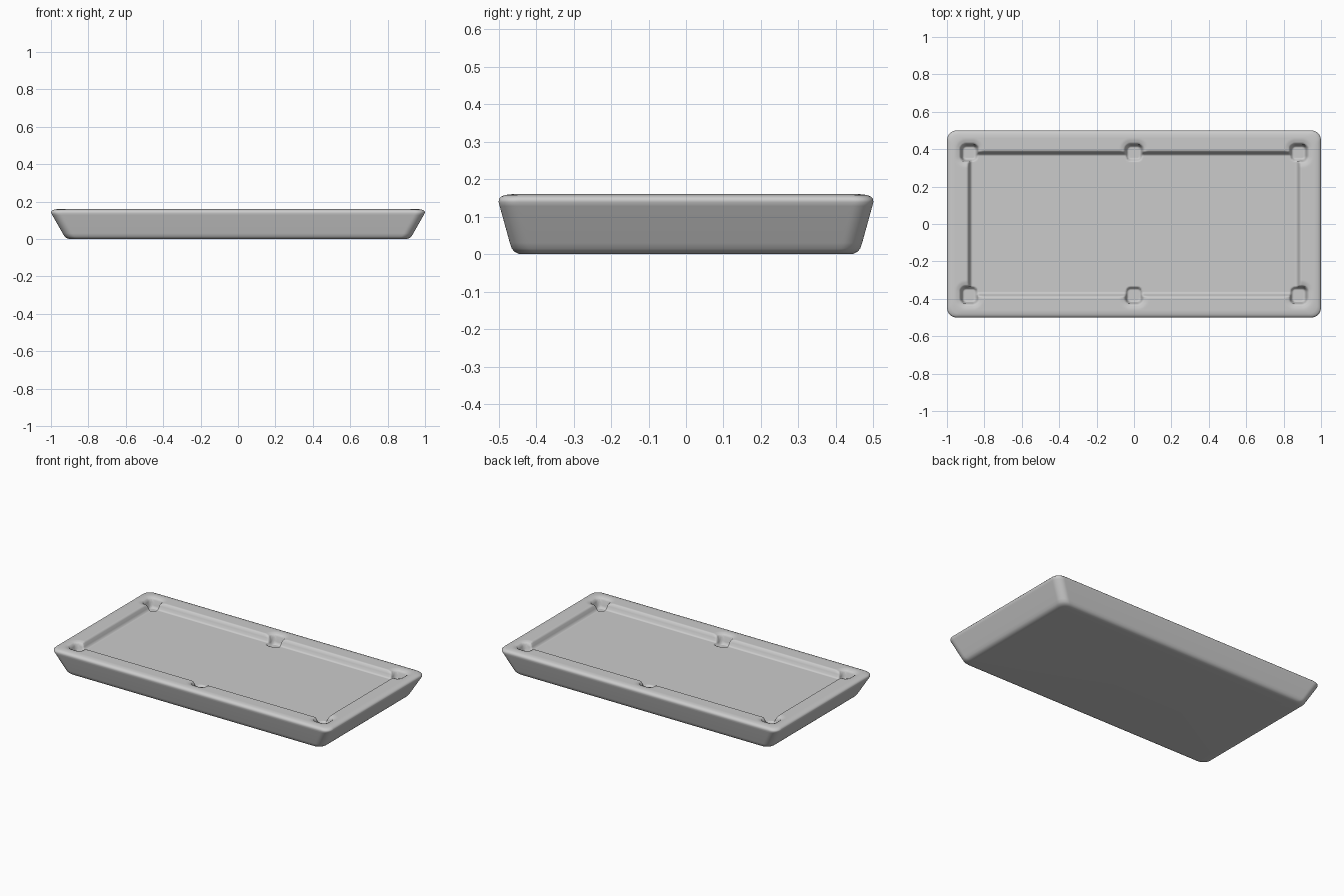
import bpy, bmesh, math

if "Cube" in bpy.data.objects:
    bpy.data.objects.remove(bpy.data.objects["Cube"])

TOP = 0.16
FLOOR_DEPTH, POCKET_DEPTH = 0.042, 0.065
POCKETS = [(x, y) for x in (-0.88, 0, 0.88) for y in (-0.38, 0.38)]


def smooth(t):
    t = max(0.0, min(1.0, t))
    return t * t * (3 - 2 * t)


def box_dist(x, y, hx, hy, r):
    """Signed distance to a rounded rectangle."""
    dx, dy = abs(x) - hx + r, abs(y) - hy + r
    return math.hypot(max(dx, 0), max(dy, 0)) + min(max(dx, dy), 0) - r


def height(x, y):
    # Recessed bed with a softened cushion edge
    d = box_dist(x, y, 0.88, 0.38, 0.02)
    depth = FLOOR_DEPTH * smooth((0.012 - d) / 0.024)
    # Six pockets with a soft dished lip on the rail
    for px, py in POCKETS:
        d = box_dist(x - px, y - py, 0.043, 0.043, 0.025)
        if d < 0.04:
            hole = POCKET_DEPTH * smooth((0.010 - d) / 0.02)
            lip = 0.007 * smooth((0.035 - d) / 0.035)
            depth = max(depth, hole, lip)
    return TOP - depth


def place(u, v, hx, hy, r=0.05):
    """Map the unit square (-1..1) onto a rounded rectangle."""
    x, y = u * hx, v * hy
    dx, dy = abs(x) - hx + r, abs(y) - hy + r
    if dx > 0 and dy > 0:
        k = max(dx, dy) / math.hypot(dx, dy)
        x = math.copysign(hx - r + dx * k, x)
        y = math.copysign(hy - r + dy * k, y)
    return x, y


bm = bmesh.new()

# Top surface: fine grid shaped by the height rule
NX, NY, HX, HY = 288, 144, 0.965, 0.465
grid = []
for j in range(NY + 1):
    row = []
    for i in range(NX + 1):
        x, y = place(2 * i / NX - 1, 2 * j / NY - 1, HX, HY)
        row.append(bm.verts.new((x, y, height(x, y))))
    grid.append(row)
for j in range(NY):
    for i in range(NX):
        bm.faces.new((grid[j][i], grid[j][i + 1], grid[j + 1][i + 1], grid[j + 1][i]))

# Sloping sides: rings following a rounded profile down to the base
border = ([(i, 0) for i in range(NX)] + [(NX, j) for j in range(NY)]
          + [(i, NY) for i in range(NX, 0, -1)] + [(0, j) for j in range(NY, 0, -1)])
profile = [(0.98, 0.482, 0.158), (0.992, 0.493, 0.154), (0.999, 0.499, 0.147),
           (0.999, 0.5, 0.139), (0.993, 0.497, 0.128), (0.937, 0.470, 0.030),
           (0.928, 0.465, 0.015), (0.918, 0.457, 0.006), (0.905, 0.447, 0.001),
           (0.89, 0.435, 0.0)]
ring = [grid[j][i] for i, j in border]
n = len(ring)
for hx, hy, z in profile:
    low = [bm.verts.new((*place(2 * i / NX - 1, 2 * j / NY - 1, hx, hy), z)) for i, j in border]
    for k in range(n):
        m = (k + 1) % n
        bm.faces.new((ring[k], low[k], low[m], ring[m]))
    ring = low
bm.faces.new(ring[::-1])  # flat underside

bmesh.ops.recalc_face_normals(bm, faces=bm.faces)
for f in bm.faces:
    f.smooth = True
mesh = bpy.data.meshes.new("pool_table_top")
bm.to_mesh(mesh)
bm.free()

mat = bpy.data.materials.new("light grey")
mat.diffuse_color = (0.6, 0.6, 0.6, 1)
mat.use_nodes = True
mat.node_tree.nodes["Principled BSDF"].inputs["Base Color"].default_value = mat.diffuse_color
mesh.materials.append(mat)
obj = bpy.data.objects.new("pool_table_top", mesh)
bpy.context.collection.objects.link(obj)
